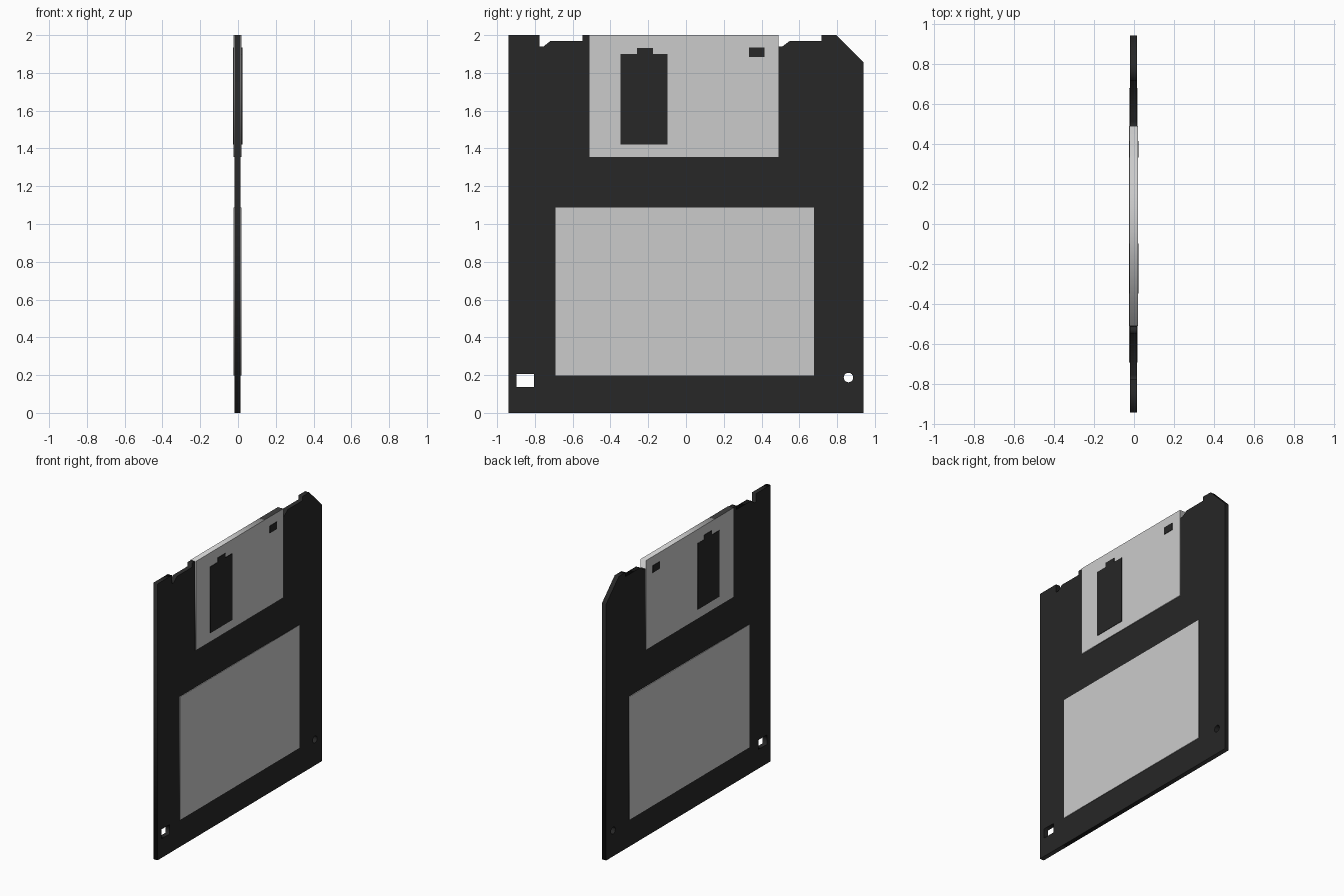
import bpy
from math import pi, cos, sin

if "Cube" in bpy.data.objects:
    bpy.data.objects.remove(bpy.data.objects["Cube"])

black = bpy.data.materials.new("black_plastic")
black.diffuse_color = (0.02, 0.02, 0.02, 1)
black.use_nodes = True
black.node_tree.nodes["Principled BSDF"].inputs["Base Color"].default_value = black.diffuse_color


def rect(y0, z0, y1, z1):
    return [(y0, z0), (y1, z0), (y1, z1), (y0, z1)]


def plate(name, loops, x0, x1, mat=None):
    """Flat plate in the y-z plane from x0 to x1; inner loops become holes."""
    curve = bpy.data.curves.new(name, 'CURVE')
    curve.dimensions = '2D'
    curve.fill_mode = 'BOTH'
    curve.extrude = (x1 - x0) / 2
    for pts in loops:
        s = curve.splines.new('POLY')
        s.points.add(len(pts) - 1)
        for p, (y, z) in zip(s.points, pts):
            p.co = (y, z, 0, 1)
        s.use_cyclic_u = True
    ob = bpy.data.objects.new(name, curve)
    bpy.context.collection.objects.link(ob)
    ob.rotation_euler = (pi / 2, 0, pi / 2)
    ob.location.x = (x0 + x1) / 2
    bpy.ops.object.select_all(action='DESELECT')
    ob.select_set(True)
    bpy.context.view_layer.objects.active = ob
    bpy.ops.object.convert(target='MESH')
    ob = bpy.context.object
    ob.name = name
    if mat:
        ob.data.materials.clear()
        ob.data.materials.append(mat)
    return ob


# Case: notched top edge, cut corner, square and round through holes
outline = [(-0.94, 0), (0.94, 0), (0.94, 1.855), (0.795, 2), (0.717, 2),
           (0.717, 1.97), (0.55, 1.97), (0.51, 1.94), (0.48, 1.94),
           (0.48, 1.99), (-0.50, 1.99), (-0.50, 2), (-0.548, 2),
           (-0.548, 1.97), (-0.717, 1.97), (-0.754, 1.94),
           (-0.776, 1.94), (-0.776, 2), (-0.94, 2)]
# the case top is kept just below the shutter top, with a black shoulder beside it
outline[10:12] = [(-0.512, 1.99), (-0.512, 2)]
square_hole = rect(-0.897, 0.138, -0.804, 0.207)
round_hole = [(0.86 + 0.025 * cos(2 * pi * i / 32),
               0.187 + 0.025 * sin(2 * pi * i / 32)) for i in range(32)]
plate("case", [outline, square_hole, round_hole], -0.019, 0.014, black)

# Label on both faces
plate("label", [rect(-0.69, 0.197, 0.678, 1.087)], -0.024, 0.018)

# Sliding shutter wrapping over the top edge
plate("shutter", [rect(-0.51, 1.355, 0.49, 2)], -0.0235, 0.0195)

# Dark shutter openings, showing on both faces
window = [(-0.347, 1.42), (-0.098, 1.42), (-0.098, 1.90), (-0.175, 1.90),
          (-0.175, 1.932), (-0.26, 1.932), (-0.26, 1.90), (-0.347, 1.90)]
plate("shutter_window", [window], -0.026, 0.023, black)
plate("shutter_slot", [rect(0.333, 1.883, 0.415, 1.935)], -0.026, 0.023, black)
